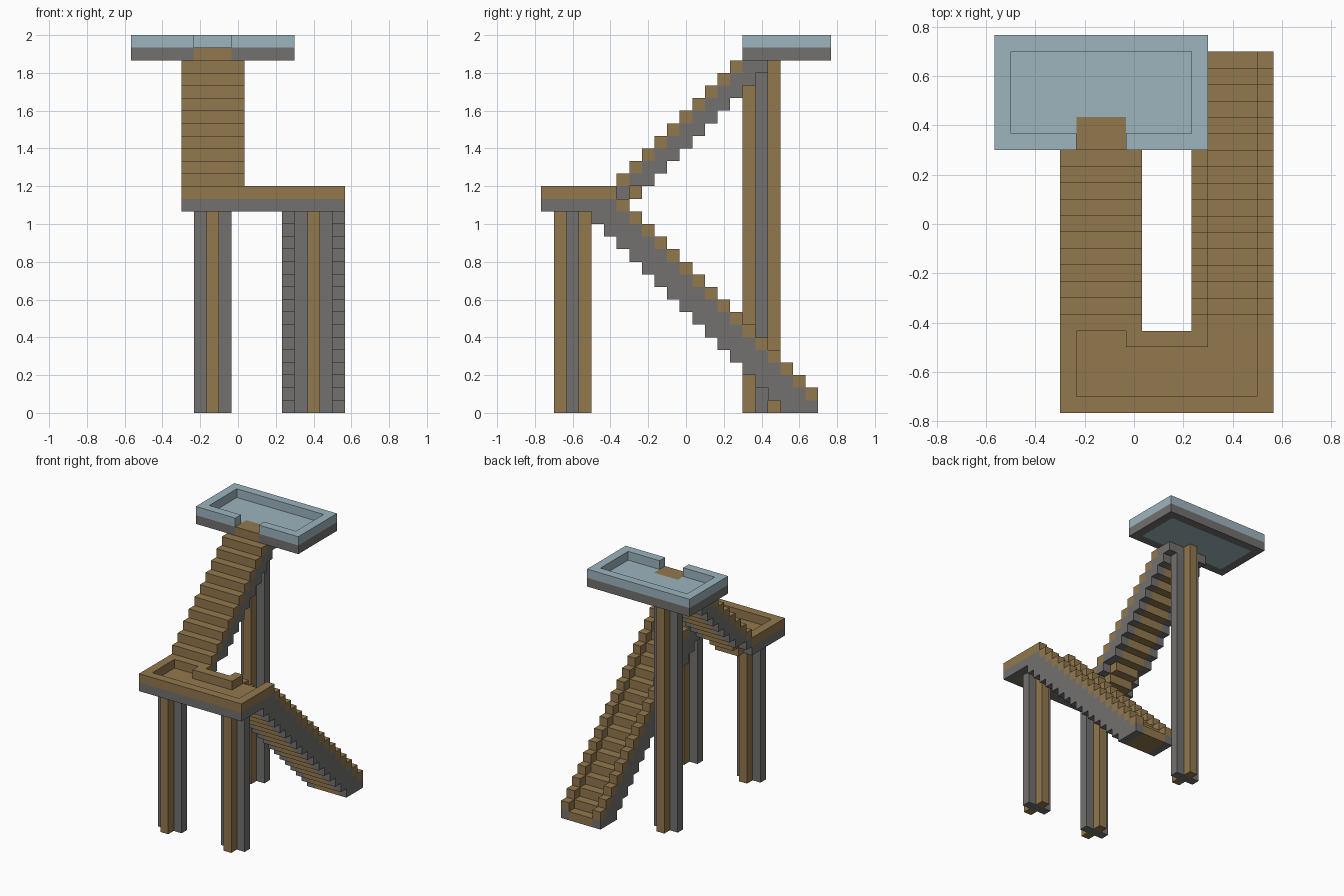
import bpy, bmesh
from mathutils import Matrix, Vector

cube = bpy.data.objects.get("Cube")
if cube:
    bpy.data.objects.remove(cube, do_unlink=True)

U = 2 / 30                                # one building block
ORIGIN = Vector((-8.5, -11.5, 0))         # corner of the block grid


def material(name, rgb):
    m = bpy.data.materials.new(name)
    m.use_nodes = True
    m.diffuse_color = (*rgb, 1)
    bsdf = next(n for n in m.node_tree.nodes if n.type == 'BSDF_PRINCIPLED')
    bsdf.inputs["Base Color"].default_value = (*rgb, 1)
    return m


WOOD = material("brown wood", (0.288, 0.188, 0.076))
STONE = material("grey stone", (0.17, 0.165, 0.162))
BLUE = material("pale blue", (0.337, 0.462, 0.515))


def part(name, mat, boxes):
    """Join boxes, each given as x, y and z block ranges, into one object."""
    bm = bmesh.new()
    for xs, ys, zs in boxes:
        lo = Vector((xs[0], ys[0], zs[0]))
        hi = Vector((xs[1], ys[1], zs[1]))
        size = (hi - lo) * U
        mid = ((lo + hi) / 2 + ORIGIN) * U
        bmesh.ops.create_cube(bm, size=1, matrix=Matrix.Translation(mid) @ Matrix.Diagonal((*size, 1)))
    me = bpy.data.meshes.new(name)
    bm.to_mesh(me)
    bm.free()
    me.materials.append(mat)
    bpy.context.collection.objects.link(bpy.data.objects.new(name, me))


def post(name, x, y, height):
    """Cross-shaped post: wooden arms along y, stone arms along x."""
    zs = (0, height)
    part(name + "_wood", WOOD, [((x + 1, x + 2), (y + j, y + j + 1), zs) for j in (0, 2)])
    part(name + "_stone", STONE, [((x, x + 3), (y + 1, y + 2), zs)])


def lower_ring(z):
    """Landing border with openings for both stairs."""
    zs = (z, z + 1)
    return [((4, 17), (0, 1), zs), ((4, 5), (1, 5), zs),
            ((16, 17), (1, 5), zs), ((8, 13), (4, 5), zs)]


def upper_ring(z):
    """Top platform border with one opening at the front."""
    zs = (z, z + 1)
    return [((0, 5), (16, 17), zs), ((8, 13), (16, 17), zs), ((0, 13), (22, 23), zs),
            ((0, 1), (17, 22), zs), ((12, 13), (17, 22), zs)]


# Landing
part("landing_rim", WOOD, lower_ring(17))
part("landing_base", STONE, lower_ring(16))
part("landing_floor", WOOD, [((5, 16), (1, 4), (16, 17)), ((5, 8), (4, 5), (16, 17)),
                             ((13, 16), (4, 5), (16, 17))])

# Top platform
part("platform_rim", BLUE, upper_ring(29))
part("platform_base", STONE, upper_ring(28))
part("platform_floor", BLUE, [((1, 5), (17, 18), (28, 29)), ((8, 12), (17, 18), (28, 29)),
                              ((1, 12), (18, 22), (28, 29))])
part("platform_doorstep", WOOD, [((5, 8), (16, 18), (28, 29))])

# Posts
post("left_landing_post", 13, 1, 16)
post("right_landing_post", 5, 1, 16)
post("platform_post", 5, 16, 28)

# Lower stair: raised sides with wooden caps, sunken treads
caps, sides, treads = [], [], []
for y in range(4, 22):
    ys = (y, y + 1)
    for x in (12, 16):
        if y > 4:
            caps.append(((x, x + 1), ys, (22 - y, 23 - y)))
        sides.append(((x, x + 1), ys, (max(0, 19 - y), min(16 if y == 4 else 17, 22 - y))))
    treads.append(((13, 16), ys, (max(0, 19 - y), 16 if y == 4 else 22 - y)))
part("lower_stair_caps", WOOD, caps)
part("lower_stair_sides", STONE, sides)
part("lower_stair_treads", WOOD, treads)

# Upper stair: full-width treads over stone sides
sides, treads = [], []
for y in range(5, 18):
    ys = (y, y + 1)
    top = min(28, y + 12)
    for x in (4, 8):
        sides.append(((x, x + 1), ys, (y + (10 if y > 7 else 11), top)))
    treads.append(((5, 8), ys, (max(16, y + 10), top)))
    if y < 16:
        treads.append(((4, 9), ys, (top, top + 1)))
part("upper_stair_sides", STONE, sides)
part("upper_stair_treads", WOOD, treads)
